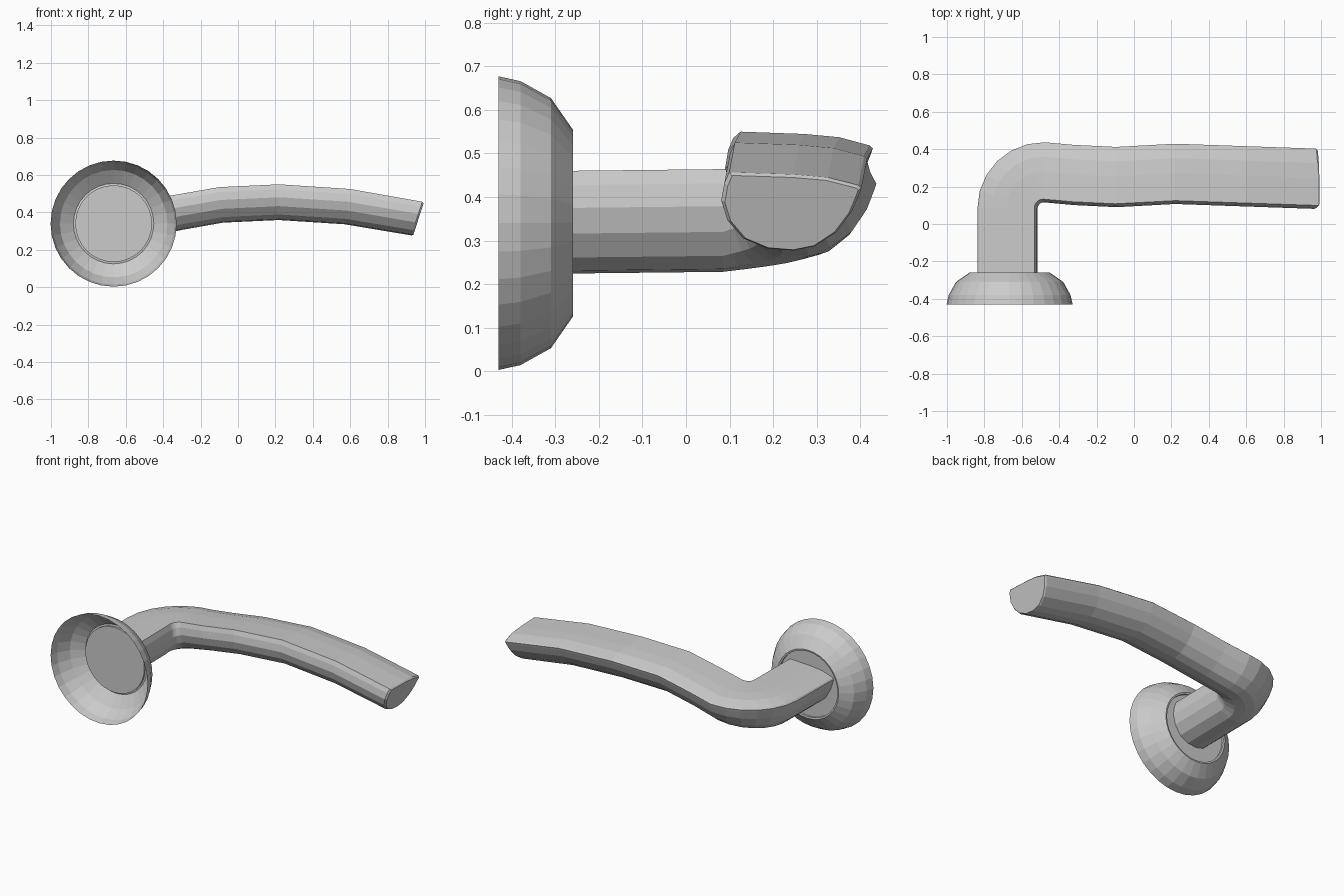
import bpy, bmesh
from math import sin, cos, pi, radians

if "Cube" in bpy.data.objects:
    bpy.data.objects.remove(bpy.data.objects["Cube"])


def loft(name, rings, cap_start=True, cap_end=True):
    """Skin a list of closed rings and cap the ends."""
    bm = bmesh.new()
    loops = [[bm.verts.new(p) for p in ring] for ring in rings]
    n = len(loops[0])
    for a, b in zip(loops, loops[1:]):
        for i in range(n):
            j = (i + 1) % n
            bm.faces.new((a[i], a[j], b[j], b[i]))
    if cap_start:
        bm.faces.new(loops[0])
    if cap_end:
        bm.faces.new(loops[-1])
    bmesh.ops.recalc_face_normals(bm, faces=bm.faces)
    mesh = bpy.data.meshes.new(name)
    bm.to_mesh(mesh)
    bm.free()
    obj = bpy.data.objects.new(name, mesh)
    bpy.context.collection.objects.link(obj)
    return obj


# Rosette: open-backed dish with a slightly recessed disc (radius, y)
dish = [(0.337, -0.43), (0.326, -0.38), (0.287, -0.31), (0.215, -0.26),
        (0.205, -0.262), (0.205, -0.274)]
SIDES = 32
rings = [[(-0.665 + r * cos(2 * pi * i / SIDES), y, 0.34 + r * sin(2 * pi * i / SIDES))
          for i in range(SIDES)] for r, y in dish]
loft("rosette", rings, cap_start=False)

# Lever cross-section: shallow crowned top, rounded belly (outward, up)
section = [(-0.147, 0), (-0.158, -0.025), (-0.165, -0.065), (-0.151, -0.11),
           (-0.115, -0.152), (-0.06, -0.175), (0, -0.18), (0.05, -0.17),
           (0.10, -0.137), (0.135, -0.09), (0.152, -0.05), (0.157, -0.036),
           (0.15, -0.03), (0.08, -0.012), (0, -0.005)]


def section_ring(x, y, z, turn, tilt, depth, inset=1.0):
    a, t = radians(turn), radians(tilt)
    ring = []
    for u, v in section:
        u, v = u * inset, ((v + 0.09) * inset - 0.09) * depth
        f = -v * sin(t)
        ring.append((x - cos(a) * u + sin(a) * f,
                     y + sin(a) * u + cos(a) * f, z + v * cos(t)))
    return ring


# Lever path: straight neck, quarter turn, then the arched grip
rings = [section_ring(-0.68, -0.272, 0.46, 0, 0, 1.31)]
STEPS = 6
for i in range(STEPS + 1):
    s = i / STEPS
    a = s * pi / 2
    rings.append(section_ring(-0.485 - 0.195 * cos(a), 0.085 + 0.195 * sin(a),
                              0.464 + 0.006 * s * s, 90 * s, 9 * s * s,
                              1.31 - 0.2 * s))
grip = [(-0.33, 0.266, 0.495, 10, 1.06), (-0.1, 0.255, 0.535, 6, 1.06),
        (0.22, 0.272, 0.55, -1, 1.06), (0.6, 0.259, 0.525, -9, 1.06),
        (0.985, 0.246, 0.457, -18, 1.05)]
rings += [section_ring(x, y, z, 90, t, d) for x, y, z, t, d in grip]
# Small bevel around the tip
rings.append(section_ring(0.994, 0.246, 0.454, 90, -18, 1.05, 0.95))
loft("lever", rings)
